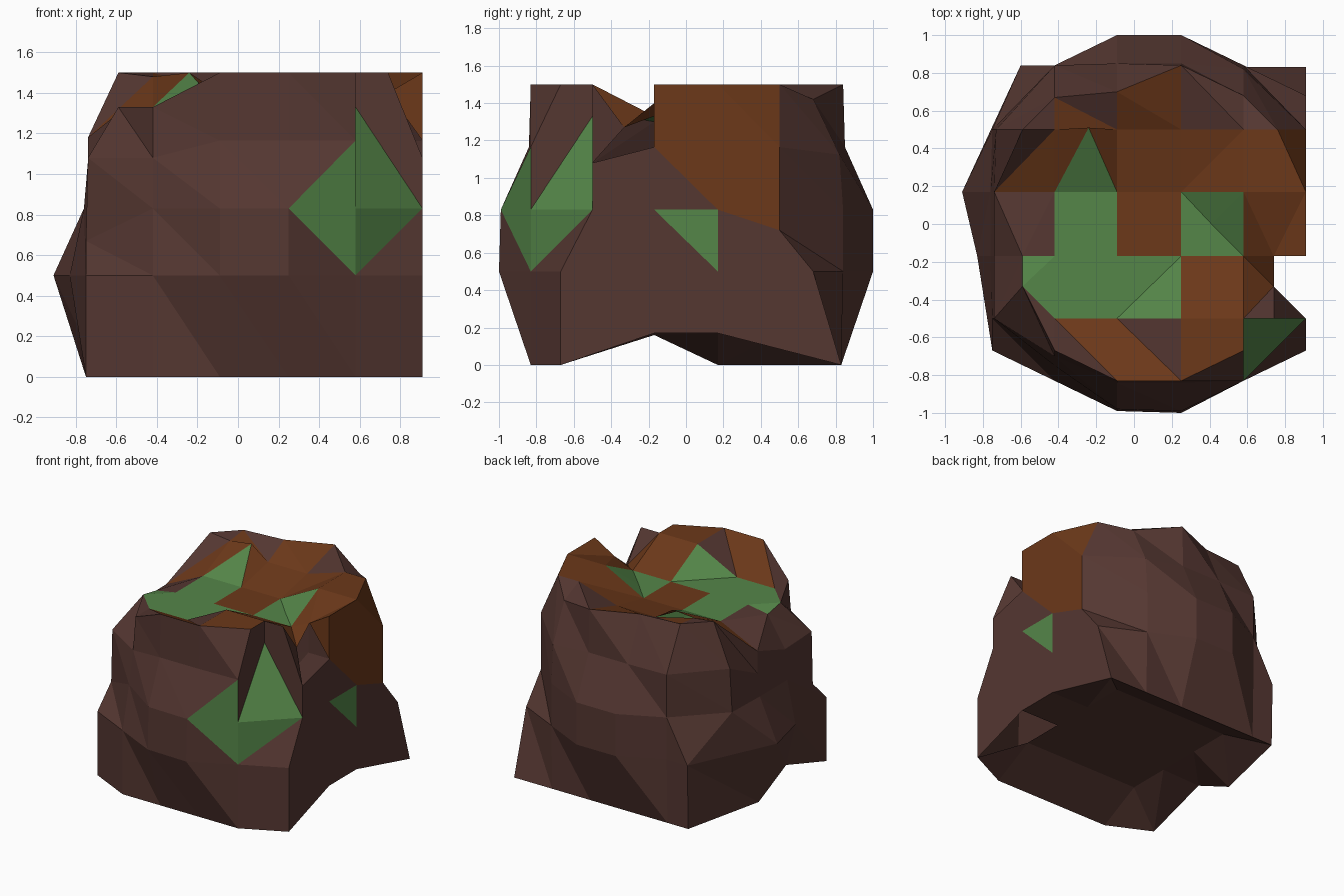
import bpy

if "Cube" in bpy.data.objects:
    bpy.data.objects.remove(bpy.data.objects["Cube"])

# Faceted tree stump: 16 wall columns (4 per side) around a sunken top grid
GX = [-.43, -.1, .24, .57]
GY = [-.5, -.17, .17, .5]
parts = {"bark": [], "heartwood": [], "moss_patches": []}


def face(part, *pts):
    parts[part].append(pts)


def ring(front, right, back, left, spread, zs):
    """Columns run counter-clockwise; spread moves the side-end columns in y."""
    fr, br, bl, fl = spread
    xy = [(x, -d) for x, d in zip(GX, front)]
    xy += [(d, y) for d, y in zip(right, [-fr, GY[1], GY[2], br])]
    xy += [(x, d) for x, d in zip(GX[::-1], back)]
    xy += [(-d, y) for d, y in zip(left, [bl, GY[2], GY[1], -fl])]
    return [(x, y, z) for (x, y), z in zip(xy, zs)]


rim_z = [1.33, 1.5, 1.5, 1.5, 1.33, 1.5, 1.5, 1.5,
         1.42, 1.5, 1.5, 1.5, 1.5, 1.18, 1.3, 1.33]
foot_z = [0] * 5 + [.17, .17] + [0] * 7 + [.16, 0]
side = [.9] * 4
rings = [
    ring([.83] * 4, side, [.83] * 4, [.61, .76, .76, .76], (.67, .83, .83, .67), foot_z),
    ring([.83, .99, 1, .83], side, [.84, 1, 1, .84], [.61, .92, .84, .76],
         (.67, .68, .84, .67), [.5] * 16),
    ring([.75, .98, .99, .83], side, [.84, 1, 1, .84], [.76, .77, .77, .76],
         (.5, .5, .5, .5), [.83] * 7 + [.72] + [.83] * 7 + [.67]),
    ring([.7, .84, .84, .83], side, [.82, .85, .85, .84], [.74, .75, .75, .75],
         (.5, .5, .5, .5), [(.83 + z) / 2 for z in rim_z]),
    ring([.67, .83, .83, .67], [.9, .9, .9, .75], [.68, .84, .7, .67],
         [.6, .75, .6, .6], (.5, .5, .5, .33), rim_z),
]
rim = rings[-1]

# Sunken top surface and the shallow underside
heights = [[1.33, 1.33, 1.5, 1.5], [1.33, 1.33, 1.33, 1.33],
           [1.33, 1.33, 1.33, 1.5], [1.48, 1.4, 1.4, 1.5]]
top = [[(GX[i], GY[j], heights[j][i]) for i in range(4)] for j in range(4)]
under = [[(x, y, .17) for x in GX] for y in GY]


def border(grid):
    """Outer points of a 4 x 4 grid, matching the 16 wall columns."""
    return (grid[0] + [row[3] for row in grid] + grid[3][::-1]
            + [grid[j][0] for j in (3, 2, 1, 0)])


# Bark walls; a few triangles are moss or bare wood
moss = {(2, 1, 1), (3, 1, 1), (2, 2, 0), (5, 1, 1)}
wood = {(5, 2, 1), (5, 3, 0), (5, 3, 1), (6, 2, 0), (6, 2, 1), (6, 3, 0), (6, 3, 1)}
for r in range(4):
    for k in range(16):
        if (k == 3 and r >= 2) or (k, r) == (4, 3):
            continue                      # split corner and notch, built below
        n = (k + 1) % 16
        a, b, c, d = rings[r][k], rings[r][n], rings[r + 1][n], rings[r + 1][k]
        tris = [(a, b, d), (b, c, d)]
        if (k, r) in {(3, 1), (2, 2)}:
            tris = [(a, b, c), (a, c, d)]
        for t, tri in enumerate(tris):
            key = (k, r, t)
            face("moss_patches" if key in moss else "heartwood" if key in wood else "bark", *tri)

# Split in the front right corner
deep = (.57, -.5, 1.33)
peak = (.73, -.5, 1.5)
corner = top[0][3]
face("moss_patches", rings[2][3], rings[2][4], deep)
face("bark", deep, rings[2][4], rings[3][4])
face("bark", deep, rings[3][4], peak, corner)
face("bark", rings[2][3], deep, rings[3][3])
face("bark", rings[3][3], deep, corner, rim[3])

# Open notch on the right side
pit = (.73, -.33, 1.27)
lip = (.73, -.17, 1.4)
face("heartwood", corner, pit, top[1][3])
face("heartwood", top[1][3], pit, lip)
face("bark", corner, peak, pit)
face("bark", peak, rings[3][4], pit)
face("heartwood", lip, rings[3][5], rim[5])

# Top cells
green_cells = {(0, 0), (1, 0), (0, 1)}
for j in range(3):
    for i in range(3):
        a, b, c, d = top[j][i], top[j][i + 1], top[j + 1][i + 1], top[j + 1][i]
        face("bark", under[j][i], under[j + 1][i], under[j + 1][i + 1], under[j][i + 1])
        if (i, j) == (0, 2):
            apex = (-.25, .51, 1.5)
            face("moss_patches", a, b, apex)
            face("heartwood", b, c, apex)
            face("heartwood", a, apex, d)
            continue
        if (i, j) == (2, 1):              # mossy bowl
            low = (.4, 0, 1.33)
            for p, q in ((a, b), (b, c), (c, d), (d, a)):
                face("moss_patches", p, q, low)
            continue
        part = "moss_patches" if (i, j) in green_cells else "heartwood"
        face(part, a, b, c)
        face(part, a, c, d)

# Bands joining the grids to the rim and the foot
inner, sole = border(top), border(under)
band_wood = {(0, 1), (1, 0), (2, 0), (2, 1), (6, 0), (6, 1),
             (9, 0), (9, 1), (10, 1), (12, 1)}
for k in range(16):
    n = (k + 1) % 16
    if k != 4:
        face("bark", rings[0][n], rings[0][k], sole[k])
        if k % 4 != 3:
            face("bark", rings[0][n], sole[k], sole[n])
    if k in (3, 4):
        continue
    if k == 5:                            # slab beside the notch
        face("heartwood", lip, rim[5], rim[6])
        face("heartwood", inner[5], lip, inner[6])
        face("heartwood", lip, rim[6], inner[6])
        continue
    if k % 4 == 3:
        face("bark", rim[k], rim[n], inner[k])
        continue
    for t, tri in enumerate([(rim[k], rim[n], inner[k]), (rim[n], inner[n], inner[k])]):
        part = "heartwood" if (k, t) in band_wood else "moss_patches" if k == 14 else "bark"
        face(part, *tri)

# Objects
colors = {"bark": (.09, .038, .031, 1), "heartwood": (.15, .04, .01, 1),
          "moss_patches": (.09, .24, .066, 1)}
for name, polys in parts.items():
    index, faces = {}, []
    for poly in polys:
        faces.append([index.setdefault((round(x + .01, 3), y, z), len(index)) for x, y, z in poly])
    mesh = bpy.data.meshes.new(name)
    mesh.from_pydata(list(index), [], faces)
    mesh.validate()
    mat = bpy.data.materials.new(name)
    mat.diffuse_color = colors[name]
    mat.use_nodes = True
    mat.node_tree.nodes["Principled BSDF"].inputs["Base Color"].default_value = mat.diffuse_color
    mesh.materials.append(mat)
    bpy.context.collection.objects.link(bpy.data.objects.new(name, mesh))
